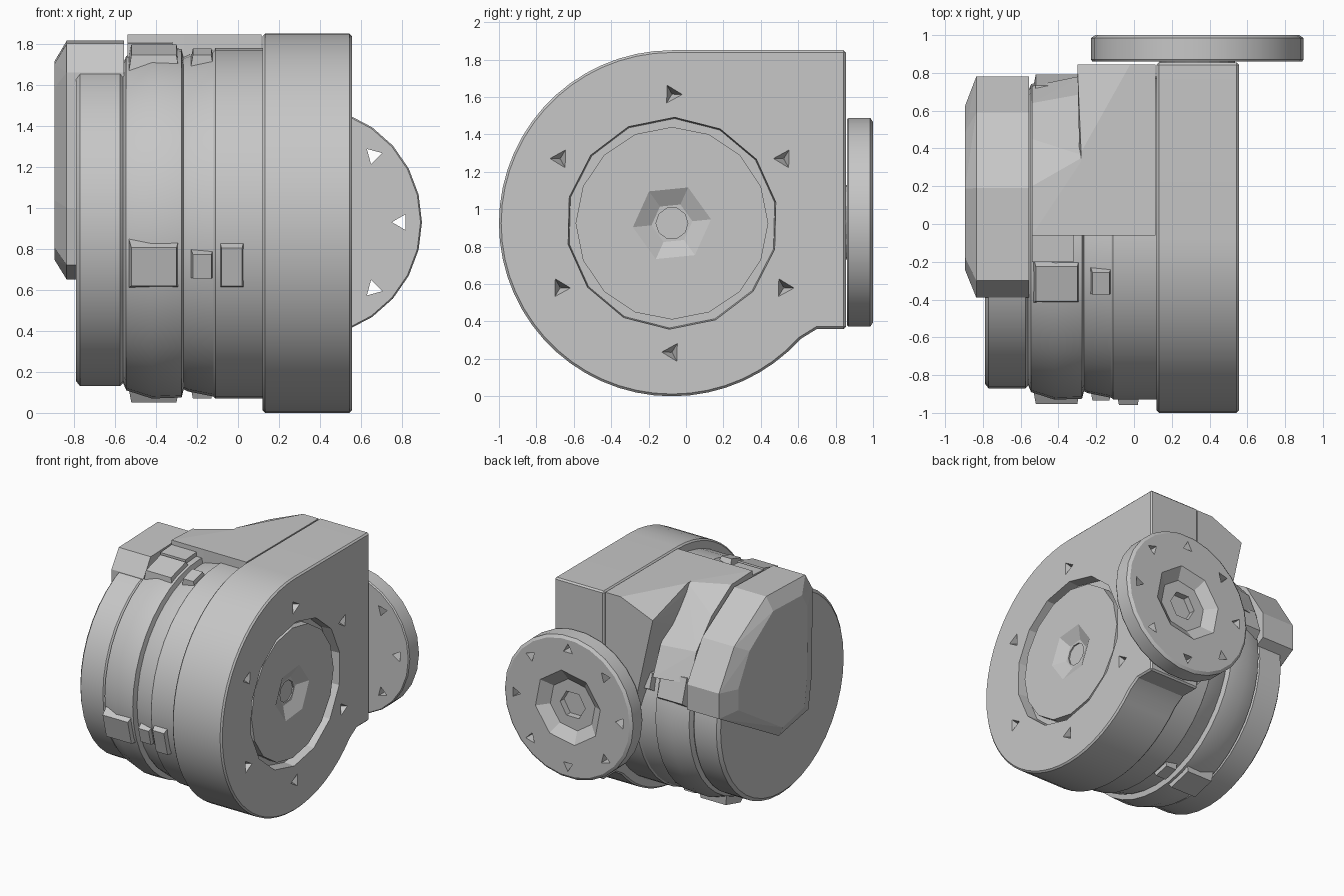
import bpy, bmesh
from math import sin, cos, radians, pi
from mathutils import Matrix, Vector

cube = bpy.data.objects.get("Cube")
if cube:
    bpy.data.objects.remove(cube, do_unlink=True)

grey = bpy.data.materials.new("machine grey")
grey.use_nodes = True
colour = (0.57, 0.57, 0.57, 1)
grey.diffuse_color = colour
grey.node_tree.nodes["Principled BSDF"].inputs["Base Color"].default_value = colour

CY, CZ = -0.075, 0.925         # main axis, running along x
FX, FZ = 0.335, 0.93           # flange axis, running along y


def finish(name, bm, bevel=0):
    bmesh.ops.recalc_face_normals(bm, faces=bm.faces)
    mesh = bpy.data.meshes.new(name)
    bm.to_mesh(mesh)
    bm.free()
    mesh.materials.append(grey)
    ob = bpy.data.objects.new(name, mesh)
    bpy.context.collection.objects.link(ob)
    if bevel:
        mod = ob.modifiers.new("bevel", "BEVEL")
        mod.width, mod.segments, mod.limit_method = bevel, 1, "ANGLE"
        mod.angle_limit = radians(40)
        apply_all(ob)
    return ob


def select(ob):
    bpy.ops.object.select_all(action="DESELECT")
    ob.select_set(True)
    bpy.context.view_layer.objects.active = ob


def apply_all(ob):
    select(ob)
    for mod in list(ob.modifiers):
        bpy.ops.object.modifier_apply(modifier=mod.name)


def smooth(ob):
    select(ob)
    bpy.ops.object.shade_smooth_by_angle(angle=radians(20))


def prism(name, outline, x0, x1, bevel=0):
    """Extrude a (y, z) outline along x."""
    bm = bmesh.new()
    ends = [[bm.verts.new((x, y, z)) for y, z in outline] for x in (x0, x1)]
    for ring in ends:
        bm.faces.new(ring)
    for i in range(len(outline)):
        bm.faces.new((ends[0][i - 1], ends[0][i], ends[1][i], ends[1][i - 1]))
    return finish(name, bm, bevel)


def lathe(name, profile, sides, frame, turn=0):
    """Closed solid from (along, radius) pairs; frame maps local x to the axis."""
    bm = bmesh.new()
    rings = []
    for a, r in profile:
        rings.append([bm.verts.new(frame @ Vector((a, r * cos(t), r * sin(t))))
                      for t in (turn + 2 * pi * i / sides for i in range(sides))])
    for p, q in zip(rings, rings[1:]):
        for i in range(sides):
            j = (i + 1) % sides
            bm.faces.new((p[i], p[j], q[j], q[i]))
    bm.faces.new(rings[0])
    bm.faces.new(rings[-1])
    return finish(name, bm)


def hull(name, points):
    bm = bmesh.new()
    for p in points:
        bm.verts.new(p)
    out = bmesh.ops.convex_hull(bm, input=bm.verts)
    spare = {g for g in out["geom_interior"] + out["geom_unused"]
             if isinstance(g, bmesh.types.BMVert)}
    bmesh.ops.delete(bm, geom=list(spare), context="VERTS")
    return finish(name, bm)


def carve(ob, cutters):
    for c in cutters:
        c.hide_render = True
        mod = ob.modifiers.new("cut", "BOOLEAN")
        mod.operation, mod.object, mod.solver = "DIFFERENCE", c, "EXACT"
    apply_all(ob)
    for c in cutters:
        bpy.data.objects.remove(c, do_unlink=True)


along_x = Matrix.Translation((0, CY, CZ))
along_y = Matrix.Translation((FX, 0, FZ)) @ Matrix.Rotation(pi / 2, 4, "Z")

# Gear housing: round in front, square at the upper back
R = 0.925
outline = [(CY + R * cos(radians(a)), CZ + R * sin(radians(a))) for a in range(90, 319, 6)]
outline += [(0.7, 0.36), (0.855, 0.36), (0.855, CZ + R)]
housing = prism("gear_housing", outline, 0.12, 0.555, 0.012)

# Round recess and bolt holes in the housing face
cuts = [lathe("cut_recess", [(0.47, 0.56), (0.6, 0.57)], 14, along_x, 0.2)]
for i in range(6):
    t = pi / 2 + i * pi / 3
    spot = Matrix.Translation((0, CY + 0.69 * cos(t), CZ + 0.69 * sin(t)))
    cuts.append(lathe("cut_bolt", [(0.48, 0.005), (0.555, 0.055), (0.6, 0.06)], 3, spot, t + 0.5))
carve(housing, cuts)
smooth(housing)

# Gear cap inside the recess, with a hexagonal hub socket
cap = lathe("gear_cap", [(0.45, 0.515), (0.53, 0.515)], 16, along_x)
carve(cap, [lathe("cut_hub", [(0.48, 0.11), (0.53, 0.21), (0.56, 0.27)], 6, along_x, 0.1),
            lathe("cut_shaft", [(0.4, 0.085), (0.5, 0.085)], 10, along_x)])

# Mounting flange on the back, with through holes and a stepped socket
flange = lathe("output_flange", [(0.86, 0.555), (0.87, 0.562), (0.985, 0.562), (1.0, 0.54)],
               26, along_y)
cuts = [lathe("cut_socket", [(0.94, 0.2), (1.0, 0.29), (1.03, 0.32)], 8, along_y, 0.2),
        lathe("cut_bore", [(0.89, 0.11), (0.96, 0.11)], 6, along_y)]
for i in range(8):
    t = i * pi / 4
    spot = Matrix.Translation((0.46 * cos(t), 0, 0.46 * sin(t))) @ along_y
    cuts.append(lathe("cut_hole", [(0.8, 0.045), (1.05, 0.045)], 3, spot, t))
carve(flange, cuts)
smooth(flange)
lathe("flange_neck", [(0.8, 0.2), (0.87, 0.2)], 20, along_y)

# Motor drum with stepped bands
smooth(lathe("motor_drum", [
    (-0.79, 0.77), (-0.77, 0.795), (-0.575, 0.795), (-0.56, 0.78), (-0.545, 0.815),
    (-0.42, 0.855), (-0.275, 0.85), (-0.265, 0.81), (-0.245, 0.82), (-0.12, 0.845),
    (-0.11, 0.855), (0.13, 0.855)], 40, along_x))

# Shoulder joining the drum to the square corner
hull("drum_shoulder", [
    (-0.28, -0.06, 1.845), (0.115, -0.06, 1.845), (0.115, 0.845, 1.845), (-0.02, 0.845, 1.845),
    (-0.28, 0.38, 1.845), (-0.3, 0.845, 1.73), (-0.13, 0.845, 1.35), (-0.05, 0.845, 0.6),
    (0.115, 0.845, 0.4), (0.115, 0.3, 0.4), (-0.28, -0.06, 1.6), (0.115, -0.06, 1.6),
    (-0.28, 0.38, 1.5)])

# Lower wing blending the shoulder into the drum
wing = [(-0.06, 1.845), (0.2, 1.835), (0.45, 1.68), (0.64, 1.47), (0.73, 1.25), (-0.06, 1.5)]
hull("shoulder_wing", [(-0.54, y, z) for y, z in wing] +
     [(-0.26, y * 1.08, z) for y, z in wing[2:]] +
     [(-0.26, -0.06, 1.845), (-0.26, 0.36, 1.845)])

# Terminal cover wrapped over the upper back of the drum end
cover = [(-0.34, 0.72), (-0.385, 1.0), (-0.39, 1.66), (-0.3, 1.8), (0.19, 1.815),
         (0.59, 1.57), (0.78, 1.27), (0.78, 1.07), (0.03, 0.65)]
hull("terminal_cover",
     [(-0.555, y, z) for y, z in cover] + [(-0.835, y, z) for y, z in cover] +
     [(-0.895, 0.18 + (y - 0.18) * 0.74, 1.22 + (z - 1.22) * 0.83) for y, z in cover])


# Clamp lugs around the drum
def lug(name, angle, x0, x1, half, height):
    t, pts = radians(angle), []
    for x, r, w in ((x0, 0.7, half), (x1, 0.7, half),
                    (x0 + 0.03, height, half * 0.6), (x1 - 0.03, height, half * 0.6)):
        for s in (-1, 1):
            pts.append((x, CY + r * cos(t) - s * w * sin(t), CZ + r * sin(t) + s * w * cos(t)))
    hull(name, pts)


for i, angle in enumerate((106, 194, 285, 18)):
    lug(f"clamp_lug_{i + 1}", angle, -0.55, -0.27, 0.16, 0.88)
    lug(f"clamp_nut_{i + 1}", angle, -0.25, -0.1, 0.1, 0.87)
lug("front_stud", 194, -0.11, 0.05, 0.16, 0.885)

# Small plate bridging the clamp to the shoulder
prism("top_plate", [(-0.2, 1.7), (-0.2, 1.8), (-0.05, 1.81), (-0.05, 1.7)], -0.54, -0.32)
